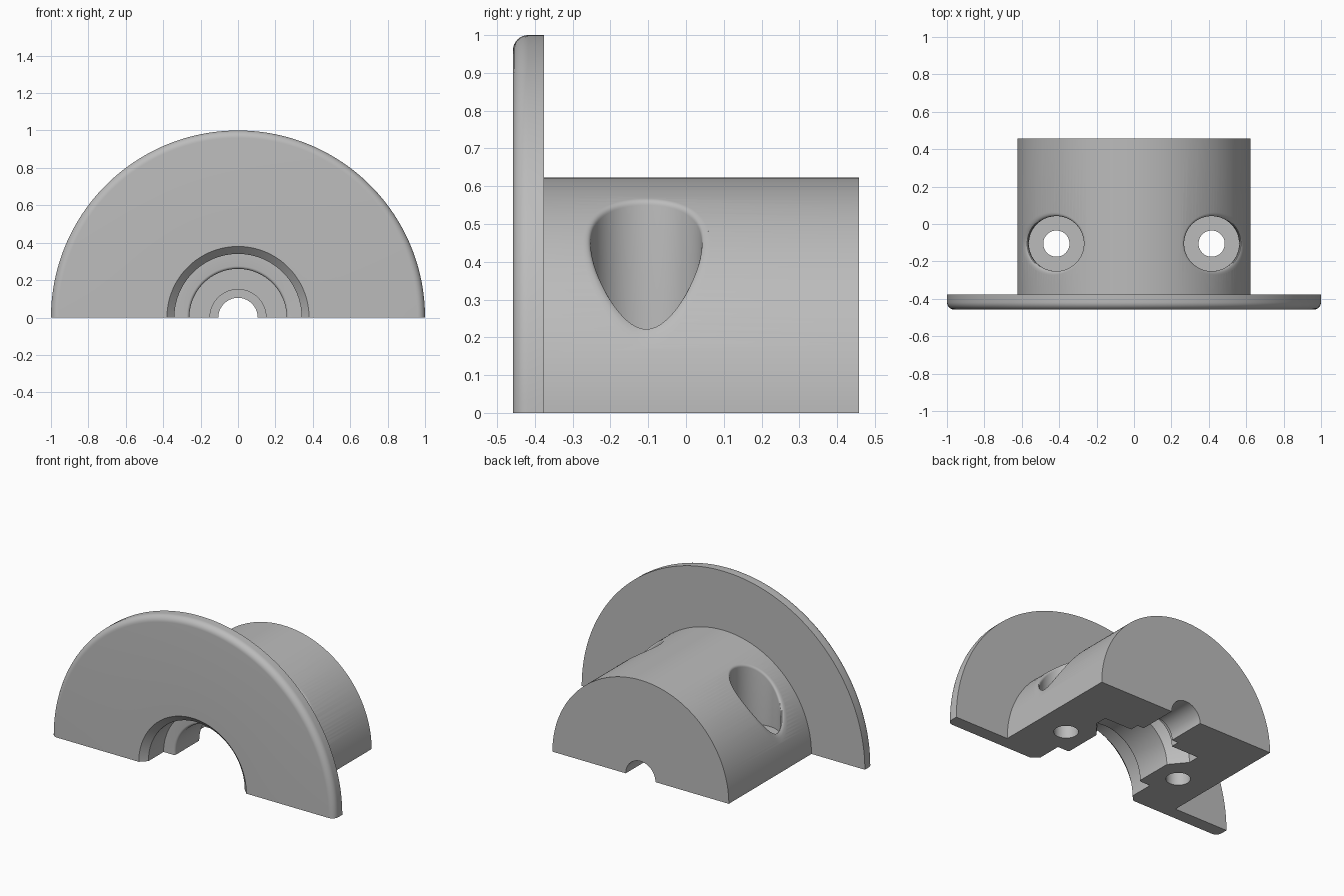
import bpy, bmesh, math

if "Cube" in bpy.data.objects:
    bpy.data.objects.remove(bpy.data.objects["Cube"])

SEG = 96           # steps around the half turn
R_BODY = 0.623     # barrel radius

grey = bpy.data.materials.new("light grey")
grey.diffuse_color = (0.5, 0.5, 0.5, 1)
grey.use_nodes = True
grey.node_tree.nodes["Principled BSDF"].inputs["Base Color"].default_value = grey.diffuse_color


def make_object(name, bm):
    bmesh.ops.recalc_face_normals(bm, faces=bm.faces)
    me = bpy.data.meshes.new(name)
    bm.to_mesh(me)
    bm.free()
    ob = bpy.data.objects.new(name, me)
    bpy.context.collection.objects.link(ob)
    return ob


def arc(cr, cy, rad, a0, a1, n=8):
    """Rounded corner in the (radius, y) profile plane."""
    return [(cr + rad * math.cos(math.radians(a0 + (a1 - a0) * i / n)),
             cy + rad * math.sin(math.radians(a0 + (a1 - a0) * i / n)))
            for i in range(n + 1)]


def half_lathe(name, profile):
    """Turn a closed (radius, y) profile half way round the y axis."""
    bm = bmesh.new()
    rings = []
    for i in range(SEG + 1):
        a = math.pi * i / SEG
        rings.append([bm.verts.new((r * math.cos(a), y, r * math.sin(a)))
                      for r, y in profile])
    n = len(profile)
    for a, b in zip(rings, rings[1:]):
        for j in range(n):
            k = (j + 1) % n
            bm.faces.new((a[j], a[k], b[k], b[j]))
    bm.faces.new(rings[0])
    bm.faces.new(rings[-1])
    return make_object(name, bm)


def screw_cutter(side):
    """Through hole, counterbore and rounded rim that follows the barrel."""
    cx, cy, rc, floor, fillet, n = 0.415, -0.105, 0.147, 0.167, 0.02, 72
    bm = bmesh.new()
    columns = []
    for i in range(n):
        a = 2 * math.pi * i / n
        c, s = math.cos(a), math.sin(a)

        def surf(r):
            return math.sqrt(R_BODY ** 2 - (cx + r * c) ** 2)
        z0 = surf(rc)
        slope = -(cx + rc * c) * c / z0
        norm = math.sqrt(1 + slope * slope)
        t = fillet / math.tan(math.acos(-slope / norm) / 2)
        r2 = rc + t / norm
        z2 = surf(r2)
        col = [(0.07, -0.1), (0.07, floor), (rc, floor)]
        for k in range(7):
            u = k / 6
            col.append(((1 - u) ** 2 * rc + 2 * u * (1 - u) * rc + u * u * r2,
                        (1 - u) ** 2 * max(z0 - t, floor + 0.005)
                        + 2 * u * (1 - u) * z0 + u * u * z2))
        col.append((r2, 0.8))
        columns.append([bm.verts.new((side * (cx + r * c), cy + r * s, z))
                        for r, z in col])
    for i in range(n):
        a, b = columns[i], columns[(i + 1) % n]
        for j in range(len(a) - 1):
            bm.faces.new((a[j], b[j], b[j + 1], a[j + 1]))
    bm.faces.new([c[0] for c in columns])
    bm.faces.new([c[-1] for c in columns])
    return make_object("screw_hole_cutter", bm)


# flange and barrel with the stepped inner bore
profile = [(0.38, -0.458)]
profile += arc(0.96, -0.418, 0.04, -90, 0)               # rounded flange rim
profile += [(1.0, -0.376), (R_BODY, -0.376), (R_BODY, 0.458),
            (0.105, 0.458), (0.105, 0.21),               # shaft bore
            (0.15, 0.21), (0.15, 0.155),                 # small step
            (0.343, 0.155), (0.343, 0.08), (0.26, -0.02)]  # inner groove
profile += arc(0.275, -0.25, 0.015, 180, 270, 5)         # rounded lip
profile += [(0.34, -0.265), (0.34, -0.418)]              # front recess
body = half_lathe("flanged_half_housing", profile)
body.data.materials.append(grey)

# screw holes on both sides
bpy.context.view_layer.objects.active = body
body.select_set(True)
for side in (-1, 1):
    cutter = screw_cutter(side)
    cutter.hide_render = True
    mod = body.modifiers.new("screw_hole", 'BOOLEAN')
    mod.operation = 'DIFFERENCE'
    mod.solver = 'EXACT'
    mod.object = cutter
    bpy.ops.object.modifier_apply(modifier=mod.name)
    bpy.data.objects.remove(cutter, do_unlink=True)

bpy.ops.object.shade_smooth_by_angle(angle=math.radians(28))
